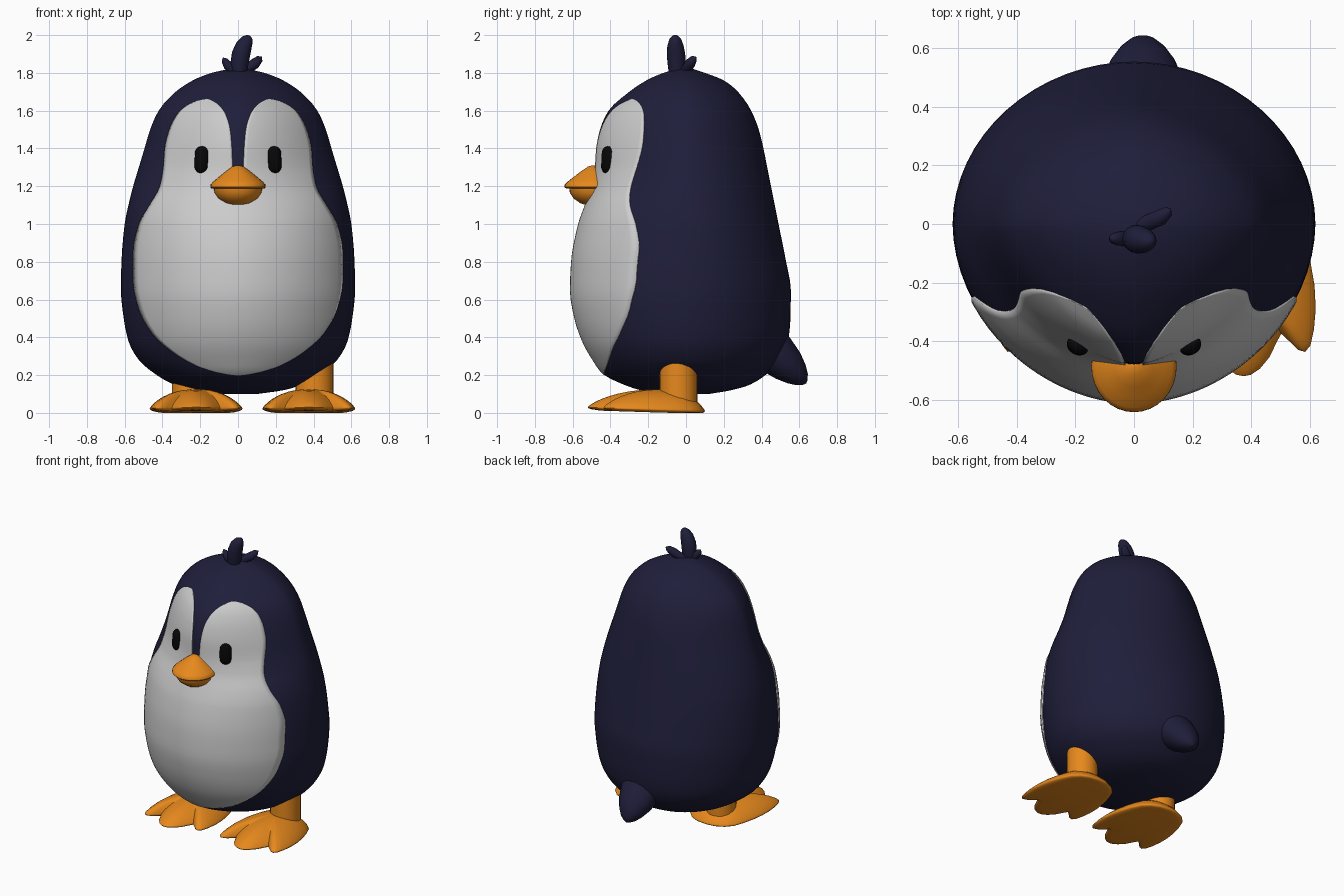
import bpy, bmesh, math
from mathutils import Vector, Matrix

if "Cube" in bpy.data.objects:
    bpy.data.objects.remove(bpy.data.objects["Cube"])


def material(name, rgb):
    m = bpy.data.materials.new(name)
    m.diffuse_color = (*rgb, 1)
    m.use_nodes = True
    m.node_tree.nodes["Principled BSDF"].inputs["Base Color"].default_value = m.diffuse_color
    return m


NAVY = material("navy", (0.0135, 0.0130, 0.043))
WHITE = material("soft_white", (0.61, 0.61, 0.61))
ORANGE = material("orange", (0.80, 0.25, 0.012))
BLACK = material("black", (0.002, 0.002, 0.002))


def curve(points, t):
    """Smooth monotone interpolation through (t, value) pairs."""
    d = [(b[1] - a[1]) / (b[0] - a[0]) for a, b in zip(points, points[1:])]
    m = [d[0]] + [0 if a * b <= 0 else 2 * a * b / (a + b)
                  for a, b in zip(d, d[1:])] + [d[-1]]
    t = min(max(t, points[0][0]), points[-1][0])
    i = 0
    while i < len(d) - 1 and t > points[i + 1][0]:
        i += 1
    (a, p), (b, q) = points[i], points[i + 1]
    h = b - a
    u = (t - a) / h
    return ((2*u**3 - 3*u*u + 1) * p + (u**3 - 2*u*u + u) * h * m[i]
            + (3*u*u - 2*u**3) * q + (u**3 - u*u) * h * m[i + 1])


def add_loft(bm, rings, closed=True):
    vs = [[bm.verts.new(p) for p in ring] for ring in rings]
    n = len(vs[0])
    for lo, hi in zip(vs, vs[1:]):
        for i in range(n if closed else n - 1):
            j = (i + 1) % n
            bm.faces.new((lo[i], lo[j], hi[j], hi[i]))
    if closed:
        bm.faces.new(vs[0][::-1])
        bm.faces.new(vs[-1])


def finish(name, bm, mat, angle=50, recalc=True):
    if recalc:
        bmesh.ops.recalc_face_normals(bm, faces=bm.faces)
    me = bpy.data.meshes.new(name)
    bm.to_mesh(me)
    bm.free()
    me.materials.append(mat)
    ob = bpy.data.objects.new(name, me)
    bpy.context.collection.objects.link(ob)
    bpy.ops.object.select_all(action='DESELECT')
    ob.select_set(True)
    bpy.context.view_layer.objects.active = ob
    bpy.ops.object.shade_smooth_by_angle(angle=math.radians(angle))
    return ob


def loft(name, rings, mat, angle=50):
    bm = bmesh.new()
    add_loft(bm, rings)
    return finish(name, bm, mat, angle)


def circle(r, z, cx=0, cy=0, sy=1, n=32):
    return [(cx + r * math.cos(2*math.pi*i/n), cy + sy * r * math.sin(2*math.pi*i/n), z)
            for i in range(n)]


def tube(name, path, radii, mat, n=16, widen=1):
    """Round tapered tube along a path, optionally widened sideways."""
    pts = [Vector(p) for p in path]
    rings = []
    for i, (p, r) in enumerate(zip(pts, radii)):
        t = pts[min(i + 1, len(pts) - 1)] - pts[max(i - 1, 0)]
        side = t.cross(Vector((0.1, 1, 0.1))).normalized()
        up = side.cross(t).normalized()
        ring = []
        for k in range(n):
            a = 2 * math.pi * k / n
            q = r * (math.cos(a) * side + math.sin(a) * up)
            q.x *= widen
            ring.append(p + q)
        rings.append(ring)
    return loft(name, rings, mat, 70)


# Body profile: height, half width, front depth, back depth
PROFILE = [(.10, .10, .12, .12), (.12, .24, .24, .24), (.15, .34, .33, .34),
           (.20, .43, .43, .42), (.28, .525, .49, .50), (.38, .58, .545, .54),
           (.50, .605, .585, .553), (.65, .62, .608, .555), (.80, .617, .602, .53),
           (1.0, .60, .565, .49), (1.1, .58, .53, .47), (1.2, .555, .495, .45),
           (1.3, .525, .48, .43), (1.4, .495, .475, .41), (1.5, .465, .455, .385),
           (1.6, .42, .41, .345), (1.7, .33, .30, .275), (1.76, .24, .21, .20),
           (1.80, .14, .12, .10), (1.82, .05, .05, .04)]
WIDTH, FRONT, BACK = [[(r[0], r[k]) for r in PROFILE] for k in (1, 2, 3)]
# Roundness of the cross-section by height (2 is an ellipse)
N_FRONT = [(.1, 1.9), (1.0, 1.9), (1.1, 1.86), (1.2, 1.7), (1.35, 1.58), (1.6, 1.55), (1.82, 1.65)]
N_BACK = [(.1, 1.97), (.9, 1.96), (1.2, 1.87), (1.5, 1.74), (1.82, 1.7)]


def front_y(x, z):
    u = min(abs(x) / curve(WIDTH, z), 1)
    n = curve(N_FRONT, z)
    return -curve(FRONT, z) * (1 - u**n) ** (1 / n)


def body_ring(z, n=64):
    w, f, b = (curve(c, z) for c in (WIDTH, FRONT, BACK))
    ring = []
    for i in range(n):
        a = 2 * math.pi * i / n
        c, s = math.cos(a), math.sin(a)
        e = 2 / curve(N_BACK if s > 0 else N_FRONT, z)
        ring.append((math.copysign(w * abs(c)**e, c),
                     math.copysign((b if s > 0 else f) * abs(s)**e, s), z))
    return ring


# Body
heights = [a[0] + (b[0] - a[0]) * k / 3 for a, b in zip(PROFILE, PROFILE[1:]) for k in range(3)]
loft("body", [body_ring(z) for z in heights + [1.82]], NAVY, 80)

# Face and belly plate, bounded by an inner and an outer line on each side
OUTER = [(.198, .01), (.205, .06), (.22, .13), (.25, .22), (.33, .355), (.42, .45), (.55, .52),
         (.70, .55), (.85, .55), (1.0, .52), (1.1, .465), (1.2, .41), (1.3, .392),
         (1.4, .385), (1.5, .36), (1.58, .32), (1.62, .28), (1.65, .22), (1.662, .17)]
INNER = [(.198, 0), (1.24, 0), (1.28, .027), (1.4, .033), (1.5, .042), (1.58, .065),
         (1.63, .10), (1.655, .14), (1.662, .16)]
rows = sorted({round(t[0], 3) for t in OUTER + INNER})
rows = [a + (b - a) * k / 3 for a, b in zip(rows, rows[1:]) for k in range(3)] + [1.662]
bm = bmesh.new()
for s in (-1, 1):
    rings = []
    for z in rows:
        a, b = curve(INNER, z), curve(OUTER, z)
        xs = sorted(s * (a + (b - a) * k / 20) for k in range(21))
        rings.append([(1.011 * x, 1.011 * front_y(x, z), z) for x in xs])
    add_loft(bm, rings, closed=False)
bmesh.ops.remove_doubles(bm, verts=bm.verts, dist=0.0002)
plate = finish("face_and_belly", bm, WHITE, 80, recalc=False)
mod = plate.modifiers.new("thickness", 'SOLIDIFY')
mod.thickness, mod.offset = 0.008, -1

# Eyes: upright flattened capsules lying on the face
for s, name in ((-1, "left_eye"), (1, "right_eye")):
    bm = bmesh.new()
    bmesh.ops.create_uvsphere(bm, u_segments=24, v_segments=12, radius=0.039)
    for v in bm.verts:
        v.co.y *= 0.75
        if abs(v.co.z) > 0.001:
            v.co.z += math.copysign(0.033, v.co.z)
    x = 0.193
    turn = math.atan((front_y(x + .02, 1.34) - front_y(x - .02, 1.34)) / .04)
    bm.transform(Matrix.Translation((x * s, 1.014 * front_y(x, 1.34), 1.34))
                 @ Matrix.Rotation(turn * s, 4, 'Z')
                 @ Matrix.Rotation(math.radians(-3), 4, 'X'))
    finish(name, bm, BLACK, 80)

# Beak: two turned halves
upper = [(.004, 1.311), (.03, 1.304), (.065, 1.278), (.102, 1.248), (.132, 1.223),
         (.145, 1.208), (.146, 1.195), (.138, 1.188), (.05, 1.186)]
lower = [(.10, 1.195), (.127, 1.188), (.124, 1.165), (.105, 1.135), (.07, 1.11),
         (.035, 1.098), (.004, 1.095)]
for name, prof, sy in (("upper_beak", upper, 1.07), ("lower_beak", lower, 1.03)):
    loft(name, [circle(r, z, 0, -.487, sy) for r, z in prof], ORANGE)

# Hair tuft
tube("tuft_middle", [(.005, -.05, 1.79), (.008, -.05, 1.85), (.016, -.053, 1.90), (.032, -.056, 1.945),
                     (.05, -.057, 1.975), (.062, -.057, 1.99), (.066, -.057, 1.995)],
     [.04, .048, .049, .043, .032, .018, .003], NAVY)
tube("tuft_left", [(0, -.05, 1.80), (-.03, -.05, 1.815), (-.055, -.05, 1.84), (-.07, -.05, 1.865),
                   (-.08, -.05, 1.88)], [.022, .025, .024, .018, .003], NAVY)
tube("tuft_right", [(.02, -.01, 1.80), (.06, .01, 1.83), (.09, .022, 1.85), (.113, .04, 1.873),
                    (.124, .052, 1.885)], [.025, .028, .028, .020, .003], NAVY)

# Tail
tube("tail", [(.03, .40, .38), (.03, .47, .315), (.03, .54, .25), (.03, .585, .206),
              (.03, .615, .177), (.03, .63, .162), (.03, .636, .156)],
     [.13, .117, .095, .069, .043, .02, .002], NAVY, 24, 1.22)

# Feet: half outline from heel to middle toe tip, mirrored, then domed
half = [(0, .10), (.07, .092), (.13, .065), (.175, .02), (.205, -.05), (.228, -.13),
        (.242, -.21), (.246, -.29), (.24, -.36), (.228, -.415), (.21, -.437), (.185, -.43),
        (.155, -.40), (.128, -.375), (.112, -.405), (.088, -.455), (.055, -.495), (.025, -.515), (0, -.52)]
outline = half + [(-x, y) for x, y in half[-2:0:-1]]


def foot_ring(t, cx, height):
    ring = []
    for x, y in outline:
        py = -.11 + (y + .11) * t
        sole = .02 * (.1 - py) / .62
        ring.append((cx + x * t, py, max(sole + height, 0)))
    return ring


for name, foot_x, leg_x in (("left", -.222, -.25), ("right", .375, .405)):
    rings = [foot_ring(t, foot_x, h) for t, h in ((.84, -.006), (.95, 0), (.99, .005))]
    for t in (1, .985, .95, .9, .82, .72, .6, .45, .3, .15, .02):
        rings.append(foot_ring(t, foot_x, .010 + .107 * (1 - t**2.2) ** .8))
    loft(name + "_foot", rings, ORANGE, 60)
    loft(name + "_leg", [circle(.1, z, leg_x, -.04, n=28) for z in (.06, .15, .24, .28)], ORANGE)
